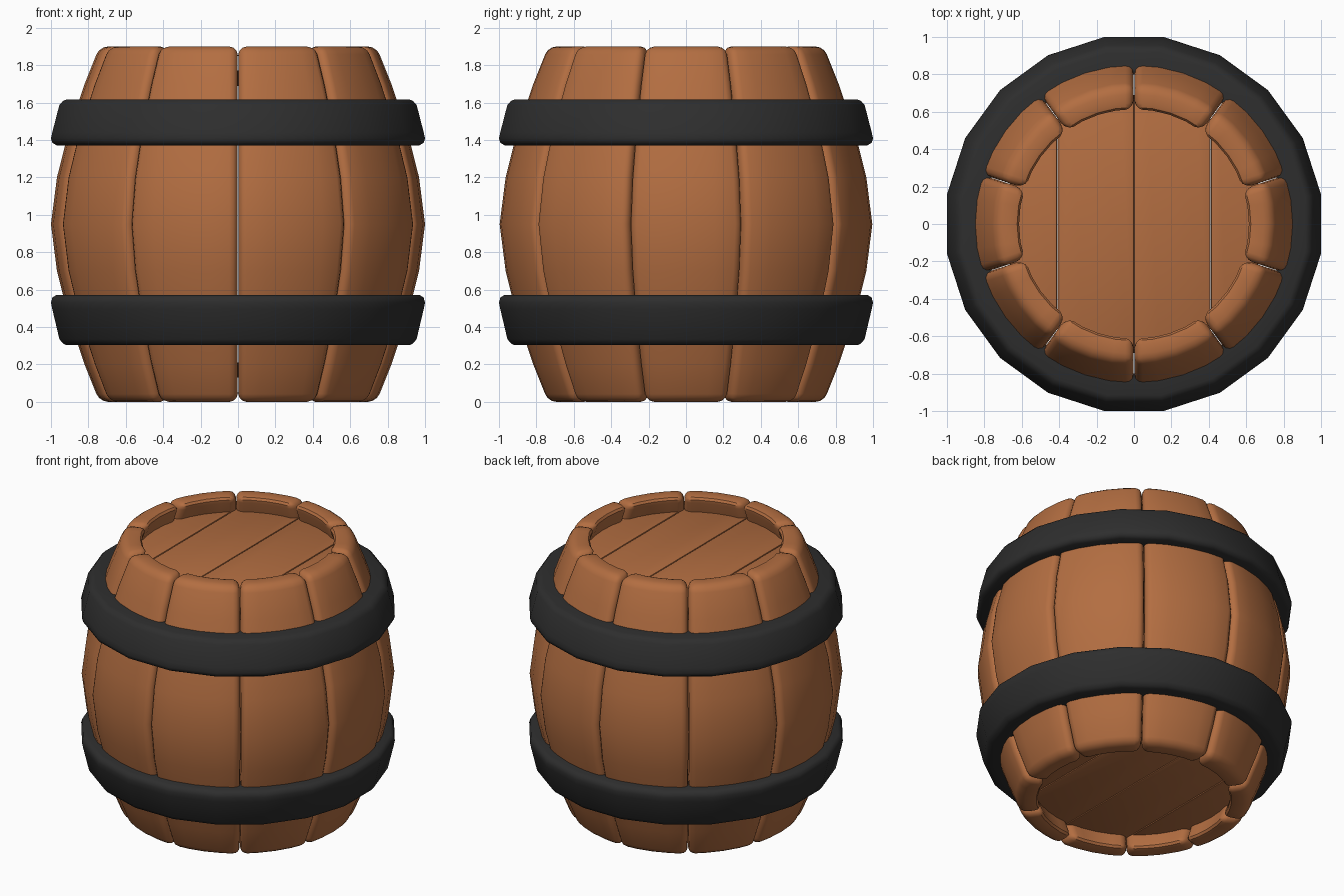
import bpy, bmesh, math

if "Cube" in bpy.data.objects:
    bpy.data.objects.remove(bpy.data.objects["Cube"])

H = 1.9


def material(name, rgb):
    m = bpy.data.materials.new(name)
    m.diffuse_color = (*rgb, 1)
    m.use_nodes = True
    m.node_tree.nodes["Principled BSDF"].inputs["Base Color"].default_value = m.diffuse_color
    return m


wood = material("brown_wood", (0.45, 0.155, 0.053))
iron = material("dark_iron", (0.027, 0.027, 0.027))


def finish(bm, name, mat, bevel=0.0, segments=3, angle=35):
    """Fix normals, round the hard edges and make a smooth shaded object."""
    bmesh.ops.recalc_face_normals(bm, faces=bm.faces[:])
    if bevel:
        hard = [e for e in bm.edges if e.calc_face_angle(0) > math.radians(40)]
        bmesh.ops.bevel(bm, geom=hard, offset=bevel, offset_type='OFFSET',
                        segments=segments, profile=0.5, affect='EDGES',
                        clamp_overlap=True)
    me = bpy.data.meshes.new(name)
    bm.to_mesh(me)
    bm.free()
    me.materials.append(mat)
    ob = bpy.data.objects.new(name, me)
    bpy.context.collection.objects.link(ob)
    bpy.ops.object.select_all(action='DESELECT')
    ob.select_set(True)
    bpy.context.view_layer.objects.active = ob
    bpy.ops.object.shade_smooth_by_angle(angle=math.radians(angle))
    return ob


# bulging stave profile: (height, outer radius), mirrored about the middle
half = [(0, 0.74), (0.2, 0.82), (0.45, 0.905), (0.7, 0.968), (0.95, 1.0)]
profile = half + [(H - z, r) for z, r in reversed(half[:-1])]


def stave(i):
    bm = bmesh.new()
    n = 4
    a0 = math.pi / 2 + i * math.tau / 10 + 0.002
    step = (math.tau / 10 - 0.004) / n
    rings = []
    for z, r in profile:
        pts = [(r, a0 + k * step) for k in range(n + 1)]
        pts += [(r - 0.14, a0 + k * step) for k in range(n, -1, -1)]
        rings.append([bm.verts.new((q * math.cos(a), q * math.sin(a), z)) for q, a in pts])
    m = 2 * (n + 1)
    for lo, hi in zip(rings, rings[1:]):
        for k in range(m):
            j = (k + 1) % m
            bm.faces.new((lo[k], lo[j], hi[j], hi[k]))
    for ring in (rings[0], rings[-1]):
        for k in range(n):
            bm.faces.new((ring[k], ring[k + 1], ring[m - 2 - k], ring[m - 1 - k]))
    finish(bm, f"stave_{i + 1}", wood, 0.045)


for i in range(10):
    stave(i)


# hoops: 20-sided rings, widest towards the middle of the barrel
def hoop(name, z_end, z_mid):
    section = [(0.80, 0), (0.915, 0), (0.935, 0.03), (0.955, 0.12), (0.993, 0.72),
               (1.0, 0.85), (0.992, 0.95), (0.97, 1), (0.84, 1)]
    bm = bmesh.new()
    rings = []
    for k in range(20):
        a = math.radians(9 + 18 * k)
        rings.append([bm.verts.new((r / math.cos(math.radians(9)) * math.cos(a),
                                    r / math.cos(math.radians(9)) * math.sin(a),
                                    z_end + (z_mid - z_end) * t)) for r, t in section])
    m = len(section)
    for k in range(20):
        p, q = rings[k], rings[(k + 1) % 20]
        for j in range(m):
            bm.faces.new((p[j], q[j], q[(j + 1) % m], p[(j + 1) % m]))
    finish(bm, name, iron, angle=50)


hoop("lower_hoop", 0.303, 0.572)
hoop("upper_hoop", 1.617, 1.372)


# round lids cut into four planks each
def plank(name, x0, x1, z0, z1, radius=0.70):
    bm = bmesh.new()
    xs = [x0 + (x1 - x0) * k / 6 for k in range(7)]
    outline = [(x, math.sqrt(radius ** 2 - x * x)) for x in xs]
    outline += [(x, -y) for x, y in reversed(outline)]
    lo = [bm.verts.new((x, y, z0)) for x, y in outline]
    hi = [bm.verts.new((x, y, z1)) for x, y in outline]
    bm.faces.new(lo)
    bm.faces.new(hi)
    for k in range(len(lo)):
        j = (k + 1) % len(lo)
        bm.faces.new((lo[k], lo[j], hi[j], hi[k]))
    finish(bm, name, wood, 0.01, 2)


bounds = [-0.68, -0.41, 0, 0.41, 0.68]
for lid, z0, z1 in (("top_lid", 1.68, 1.78), ("bottom_lid", 0.12, 0.22)):
    for i in range(4):
        plank(f"{lid}_plank_{i + 1}", bounds[i] + 0.001, bounds[i + 1] - 0.001, z0, z1)
